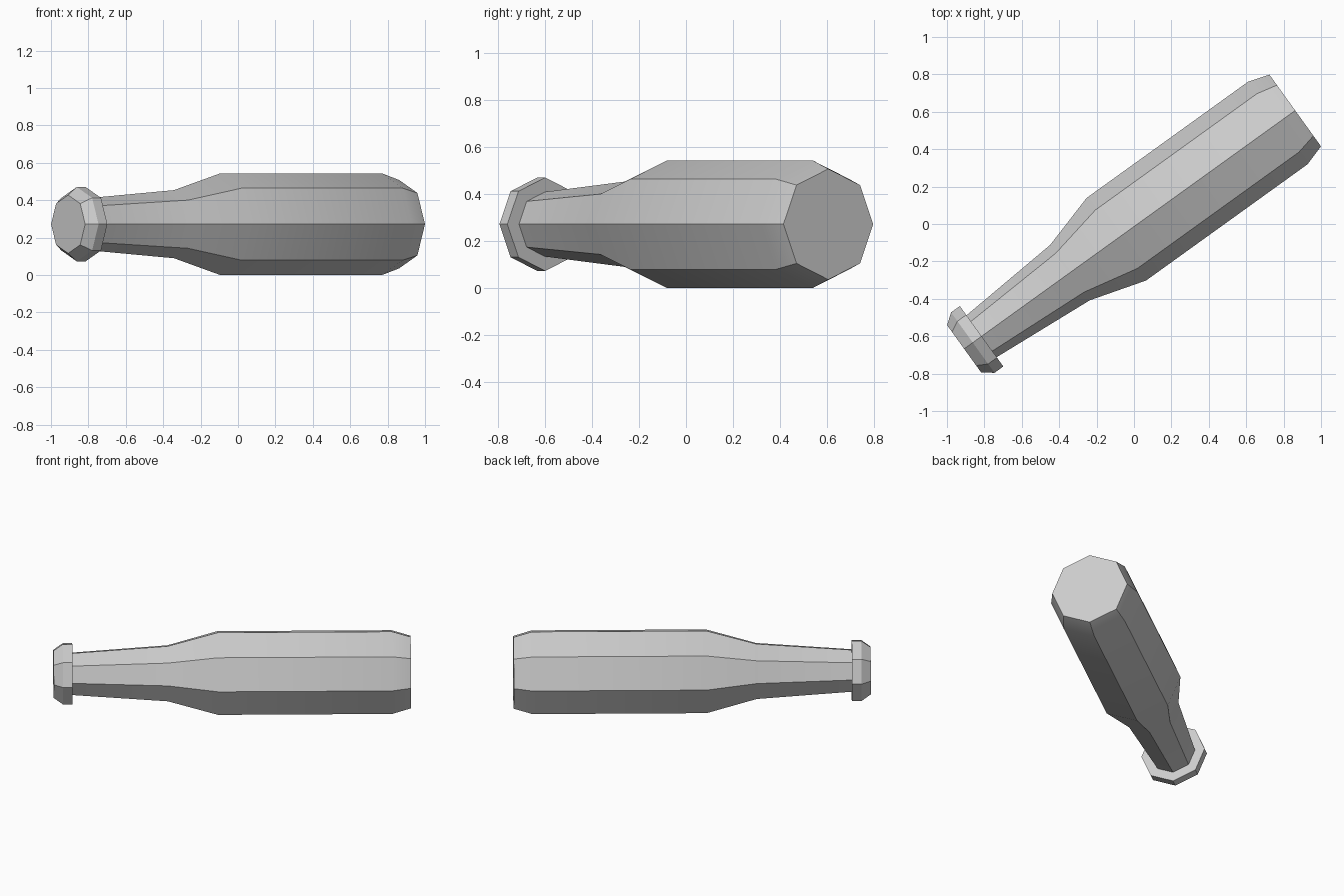
import bpy, bmesh
from math import sin, cos, pi, radians
from mathutils import Vector

if "Cube" in bpy.data.objects:
    bpy.data.objects.remove(bpy.data.objects["Cube"])

SIDES = 8
YAW = radians(35.75)
axis = Vector((cos(YAW), sin(YAW), 0))
side = Vector((-sin(YAW), cos(YAW), 0))
up = Vector((0, 0, 1))
centre = side * -0.011 + up * 0.272


def lathe(name, profile, cap_end):
    """Eight-sided solid along the lying axis; profile is (distance, radius)."""
    bm = bmesh.new()
    rings = []
    for t, r in profile:
        rings.append([bm.verts.new(centre + axis * t
                      + side * (r * cos(2 * pi * i / SIDES))
                      + up * (r * sin(2 * pi * i / SIDES)))
                      for i in range(SIDES)])
    for a, b in zip(rings, rings[1:]):
        for i in range(SIDES):
            j = (i + 1) % SIDES
            bm.faces.new((a[i], a[j], b[j], b[i]))
    bm.faces.new(rings[cap_end])
    bmesh.ops.recalc_face_normals(bm, faces=bm.faces)
    # make sure the open shell faces outward
    end_face = [f for f in bm.faces if len(f.verts) == SIDES][0]
    outward = axis if cap_end == -1 else -axis
    if end_face.normal.dot(outward) < 0:
        bmesh.ops.reverse_faces(bm, faces=bm.faces)
    me = bpy.data.meshes.new(name)
    bm.to_mesh(me)
    bm.free()
    ob = bpy.data.objects.new(name, me)
    bpy.context.collection.objects.link(ob)
    bpy.ops.object.select_all(action='DESELECT')
    ob.select_set(True)
    bpy.context.view_layer.objects.active = ob
    bpy.ops.object.shade_smooth_by_angle(angle=radians(30))
    return ob


# Neck, shoulder, body and chamfered base
lathe("bottle_body", [(-1.012, 0.138), (-0.43, 0.182), (-0.124, 0.272),
                      (0.94, 0.272), (1.054, 0.236)], -1)

# Cap with a flat underside rim and chamfered top
lathe("bottle_cap", [(-1.127, 0.156), (-1.07, 0.199),
                     (-1.012, 0.199), (-1.012, 0.138)], 0)
